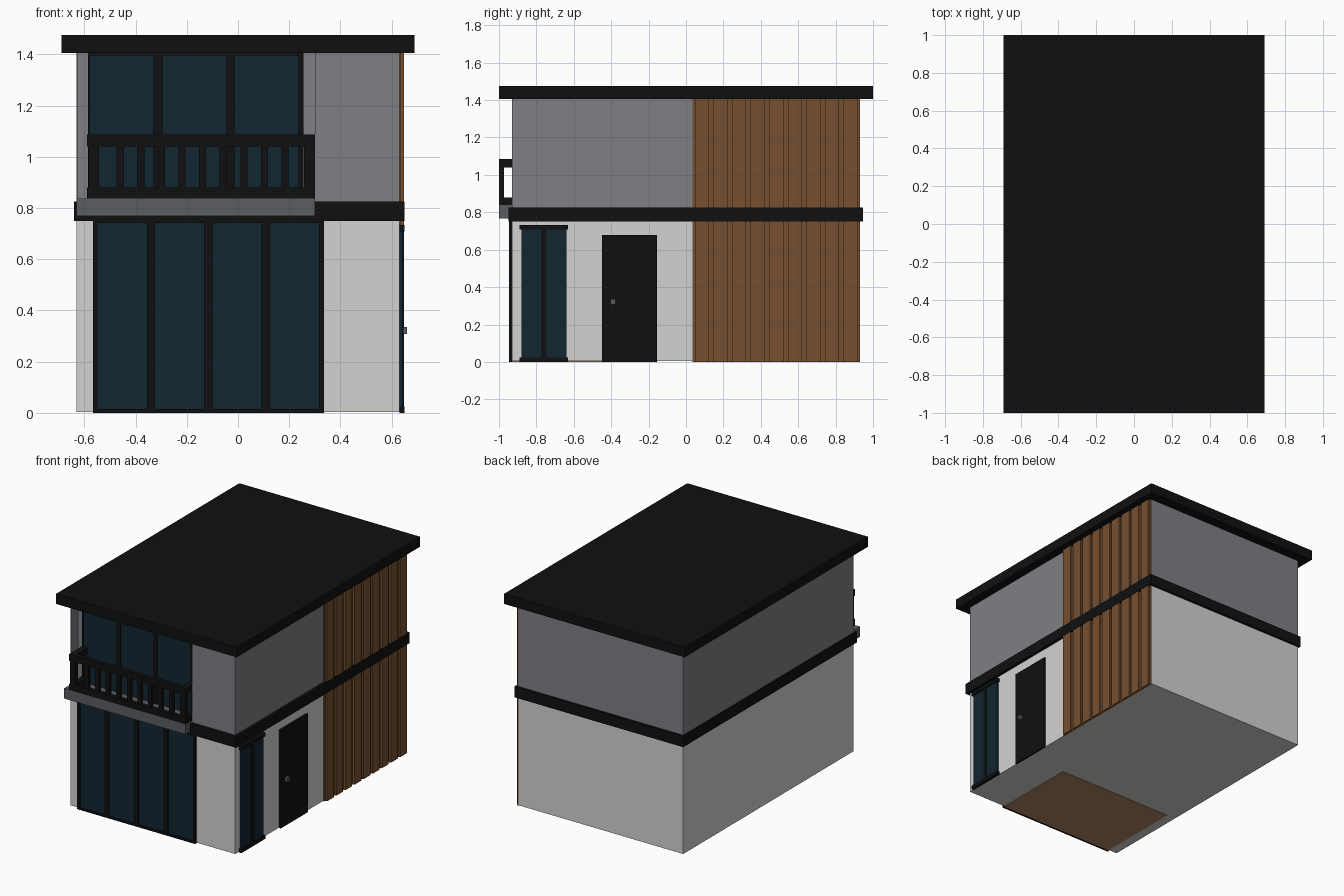
import bpy

if "Cube" in bpy.data.objects:
    bpy.data.objects.remove(bpy.data.objects["Cube"], do_unlink=True)


def material(name, r, g, b):
    m = bpy.data.materials.new(name)
    m.use_nodes = True
    m.diffuse_color = (r, g, b, 1)
    bsdf = next(n for n in m.node_tree.nodes if n.type == 'BSDF_PRINCIPLED')
    bsdf.inputs["Base Color"].default_value = (r, g, b, 1)
    return m


white = material("white_render", .65, .65, .63)
grey = material("grey_render", .21, .213, .233)
wood = material("wood_cladding", .18, .08, .03)
glass = material("dark_blue_glass", .0056, .019, .031)
black = material("black_trim", .005, .005, .005)
concrete = material("concrete_grey", .105, .11, .12)
floor = material("light_wood_floor", .43, .24, .13)


def box(name, mat, x, y, z):
    """Box from (min, max) pairs on each axis."""
    verts = [(a, b, c) for a in x for b in y for c in z]
    faces = [(0, 1, 3, 2), (4, 6, 7, 5), (0, 4, 5, 1),
             (2, 3, 7, 6), (0, 2, 6, 4), (1, 5, 7, 3)]
    mesh = bpy.data.meshes.new(name)
    mesh.from_pydata(verts, [], faces)
    mesh.materials.append(mat)
    ob = bpy.data.objects.new(name, mesh)
    bpy.context.collection.objects.link(ob)
    return ob


W, D = .63, .93           # half width and half depth of the walls
BAND, BAND_TOP, EAVES = .75, .825, 1.405
BACK = -.85               # recessed balcony wall
BAL_R = .30               # right end of the balcony

# Main volumes
box("ground_floor_walls", white, (-W, W), (-D, D), (.004, BAND))
box("interior_floor", floor, (-.56, .335), (-D, -.33), (0, .005))
box("upper_floor_walls", grey, (-W, W), (BACK, D), (BAND, EAVES))
box("upper_front_block", grey, (BAL_R, W), (-D, BACK), (BAND, EAVES))
box("balcony_side_wall", grey, (-W, -W + .004), (-D, BACK), (BAND, EAVES))
box("floor_band", black, (-.64, .65), (-.95, .945), (BAND, BAND_TOP))
box("flat_roof", black, (-.69, .69), (-1, 1), (EAVES, 1.475))

# Ground floor glazing with frame bars
box("front_window_glass", glass, (-.56, .33), (-.938, -D), (0, BAND))
for i, (a, b) in enumerate([(-.567, -.548), (-.356, -.325), (-.133, -.1),
                            (.092, .124), (.317, .335)]):
    box(f"front_window_bar_{i}", black, (a, b), (-.946, -D), (0, BAND))
for name, z in (("bottom", (0, .015)), ("top", (.742, BAND))):
    box(f"front_window_{name}", black, (-.567, .335), (-.946, -D), z)

# Upper glazing behind the balcony
box("balcony_window_glass", glass, (-.58, .25), (BACK - .008, BACK), (.84, 1.398))
for i, (a, b) in enumerate([(-.586, -.58), (-.329, -.294),
                            (-.045, -.014), (.237, .256)]):
    box(f"balcony_window_bar_{i}", black, (a, b), (BACK - .014, BACK), (.84, EAVES))
box("balcony_window_top", black, (-.586, .256), (BACK - .014, BACK), (1.395, EAVES))

# Side window and door
box("side_window_glass", glass, (W, .642), (-.88, -.64), (.02, .72))
box("side_window_bar", black, (W, .646), (-.775, -.745), (.02, .72))
for name, z in (("sill", (0, .025)), ("head", (.708, .733))):
    box(f"side_window_{name}", black, (W, .65), (-.89, -.63), z)
box("side_door", black, (W, .642), (-.45, -.155), (0, .68))
box("door_handle", concrete, (.642, .66), (-.403, -.377), (.308, .336))

# Vertical timber boards on the right side
Y0, BOARDS = .035, 9
PITCH = (D - Y0) / BOARDS
for level, z in (("lower", (0, BAND)), ("upper", (BAND_TOP, EAVES))):
    box(f"{level}_cladding_back", wood, (W, .635), (Y0, D), z)
    for i in range(BOARDS):
        y = Y0 + i * PITCH
        box(f"{level}_board_{i}", wood, (.635, .648), (y + .012, y + PITCH - .012), z)

# Balcony slab and railing
box("balcony_slab", concrete, (-W, BAL_R), (-1, BACK), (.768, .838))
for name, z in (("bottom", (.838, .88)), ("top", (1.04, 1.086))):
    box(f"{name}_rail_front", black, (-.59, BAL_R), (-1, -.97), z)
    for side, x in (("left", (-.59, -.55)), ("right", (.26, BAL_R))):
        box(f"{name}_rail_{side}", black, x, (-.97, BACK), z)
for side, x in (("left", (-.583, -.542)), ("right", (.258, BAL_R))):
    box(f"rail_post_{side}", black, x, (-1, -.972), (.88, 1.04))
for i in range(9):
    x = -.46 + i * .0805
    box(f"baluster_{i}", black, (x - .014, x + .014), (-.997, -.973), (.88, 1.04))
